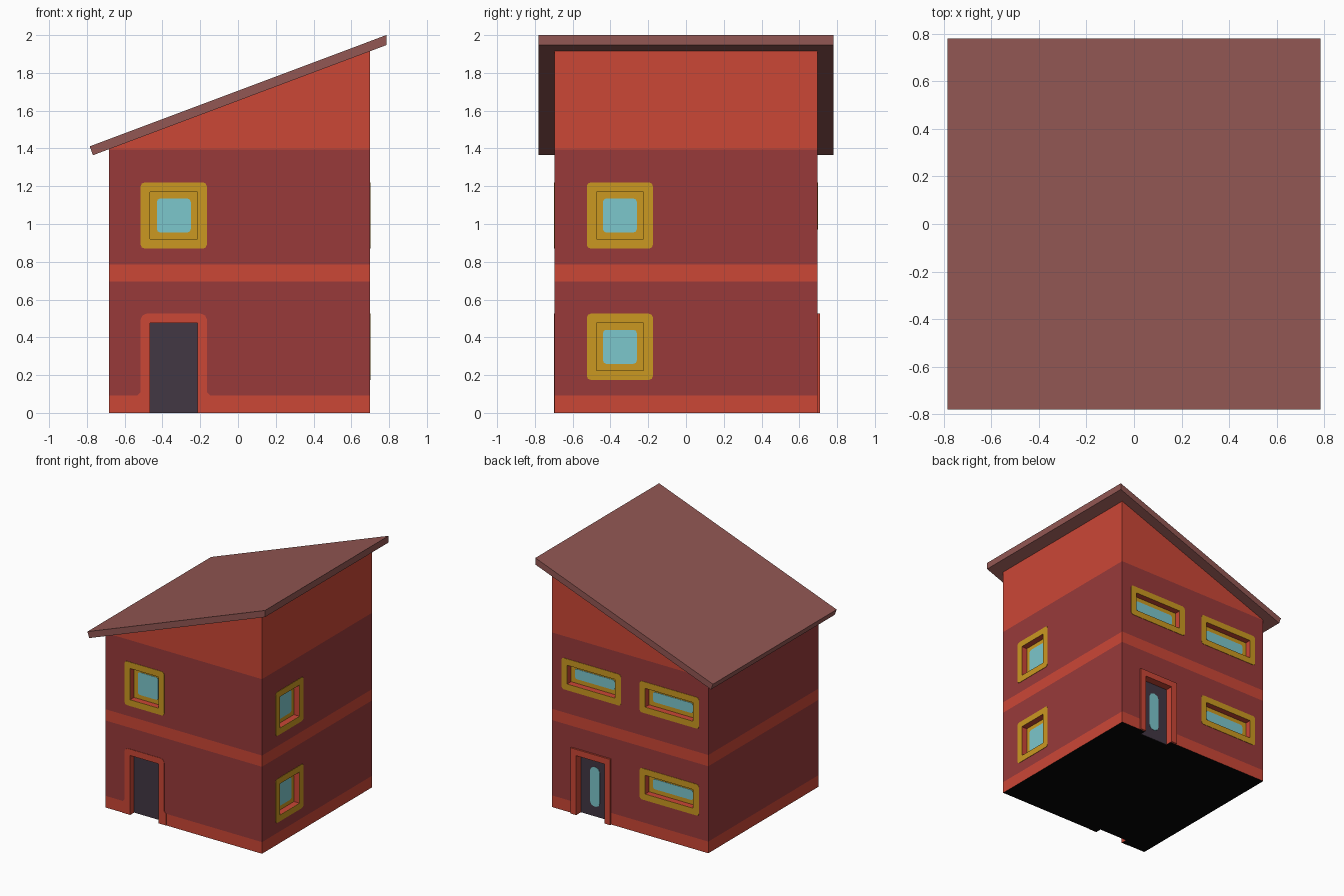
import bpy, bmesh, math

if "Cube" in bpy.data.objects:
    bpy.data.objects.remove(bpy.data.objects["Cube"])

XL, XR, Y = -0.684, 0.699, 0.695      # body walls
DEPTH = 0.05                           # recess depth of doors and windows


def mat(name, r, g, b):
    lin = lambda c: (c / 255 / 12.92) if c < 11 else ((c / 255 + 0.055) / 1.055) ** 2.4
    m = bpy.data.materials.new(name)
    m.diffuse_color = (lin(r), lin(g), lin(b), 1)
    m.use_nodes = True
    m.node_tree.nodes["Principled BSDF"].inputs["Base Color"].default_value = m.diffuse_color
    return m


DARK = mat("dark red wall", 153, 58, 58)
ORANGE = mat("orange red trim", 203, 71, 54)
ROOF = mat("roof brown", 146, 87, 83)
YELLOW = mat("yellow frame", 203, 153, 33)
GLASS = mat("pale blue glass", 124, 199, 204)
DOOR = mat("dark door", 66, 55, 68)
BLACK = mat("black underside", 6, 6, 6)

# wall mappings: u along wall, v up, d outward
WALLS = {
    "front": lambda u, v, d: (u, -Y - d, v),
    "back": lambda u, v, d: (u, Y + d, v),
    "right": lambda u, v, d: (XR + d, u, v),
}


def finish(name, bm, *mats):
    bmesh.ops.recalc_face_normals(bm, faces=bm.faces)
    me = bpy.data.meshes.new(name)
    bm.to_mesh(me)
    bm.free()
    for m in mats:
        me.materials.append(m)
    ob = bpy.data.objects.new(name, me)
    bpy.context.collection.objects.link(ob)
    return ob


def add_prism(bm, pts, d0, d1, place):
    a = [bm.verts.new(place(u, v, d0)) for u, v in pts]
    b = [bm.verts.new(place(u, v, d1)) for u, v in pts]
    bm.faces.new(a)
    bm.faces.new(b)
    for i in range(len(a)):
        j = (i + 1) % len(a)
        bm.faces.new((a[i], a[j], b[j], b[i]))


def prism(name, pts, d0, d1, place, m):
    bm = bmesh.new()
    add_prism(bm, pts, d0, d1, place)
    return finish(name, bm, m)


def rect(u, v, w, h, r, n=3):
    """Rounded rectangle centred on u, v."""
    out = []
    for q, (sx, sy) in enumerate(((1, 1), (-1, 1), (-1, -1), (1, -1))):
        for k in range(n):
            t = (q + k / (n - 1)) * math.pi / 2
            out.append((u + sx * (w / 2 - r) + r * math.cos(t),
                        v + sy * (h / 2 - r) + r * math.sin(t)))
    return out


def box_pts(u, v, w, h):
    return [(u + sx * w / 2, v + sy * h / 2) for sx, sy in ((1, 1), (-1, 1), (-1, -1), (1, -1))]


cut = bmesh.new()


def window(label, wall, u, top, w, h):
    place, v = WALLS[wall], top - h / 2
    iw, ih = w - 0.10, h - 0.10
    add_prism(cut, box_pts(u, v, iw, ih), -DEPTH, 0.05, place)
    # outer surround ring
    bm = bmesh.new()
    loops = [[bm.verts.new(place(a, b, d)) for a, b in pts]
             for pts, d in ((rect(u, v, w, h, 0.02), 0), (rect(u, v, w, h, 0.02), 0.003),
                            (rect(u, v, iw, ih, 0.001), 0.003), (rect(u, v, iw, ih, 0.001), 0))]
    for p, q in zip(loops, loops[1:] + loops[:1]):
        for i in range(len(p)):
            j = (i + 1) % len(p)
            bm.faces.new((p[i], p[j], q[j], q[i]))
    finish(label + "_surround", bm, YELLOW)
    # inner sash and glass at the back of the recess
    prism(label + "_sash", box_pts(u, v, iw, ih), -DEPTH - 0.002, -DEPTH + 0.003, place, YELLOW)
    prism(label + "_glass", rect(u, v, iw - 0.07, ih - 0.07, 0.018), -DEPTH, -DEPTH + 0.006, place, GLASS)


def door(label, wall, u, thick, r, flare):
    place, w, h = WALLS[wall], 0.35, 0.525
    iw, ih = w - 0.10, h - 0.05
    add_prism(cut, box_pts(u, ih / 2 - 0.1, iw, ih + 0.2), -DEPTH, 0.05, place)
    prism(label + "_panel", box_pts(u, ih / 2, iw, ih), -DEPTH - 0.002, -DEPTH + 0.003, place, DOOR)
    # frame: right half of the arch, mirrored
    half = [(iw / 2, ih), (iw / 2, 0), (w / 2 + flare, 0), (w / 2 + flare, 0.093), (w / 2, 0.093 + flare)]
    if not flare:
        half = half[:3]
    half += [(w / 2, h - r), (w / 2 - 0.3 * r, h - 0.3 * r), (w / 2 - r, h)] if r else [(w / 2, h)]
    pts = [(u + a, b) for a, b in half] + [(u - a, b) for a, b in reversed(half)]
    prism(label + "_frame", pts, 0, thick, place, ORANGE)


# openings
window("front_window", "front", -0.34, 1.22, 0.35, 0.35)
for n, top in (("lower", 0.525), ("upper", 1.22)):
    window("right_window_" + n, "right", -0.35, top, 0.35, 0.35)
    window("back_window_" + n, "back", -0.34, top, 0.525, 0.25)
window("back_window_upper_side", "back", 0.35, 1.22, 0.525, 0.25)
door("front_door", "front", -0.34, 0.003, 0.03, 0.018)
door("back_door", "back", 0.35, 0.014, 0, 0)
prism("back_door_glass", rect(0.35, 0.237, 0.085, 0.315, 0.035), -DEPTH, -DEPTH + 0.006, WALLS["back"], GLASS)

# body with sloping top, sliced into colour bands
side = lambda u, v, d: (u, d, v)
bm = bmesh.new()
add_prism(bm, [(XL, 0), (XR, 0), (XR, 1.916), (XL, 1.398)], -Y, Y, side)
for z in (0.093, 0.695, 0.785, 1.395):
    bmesh.ops.bisect_plane(bm, geom=bm.verts[:] + bm.edges[:] + bm.faces[:],
                           plane_co=(0, 0, z), plane_no=(0, 0, 1))
body = finish("house_body", bm, DARK, ORANGE, BLACK)
cutter = finish("opening_cutter", cut)
cutter.hide_render = True
mod = body.modifiers.new("openings", 'BOOLEAN')
mod.operation, mod.solver, mod.object = 'DIFFERENCE', 'EXACT', cutter
bpy.context.view_layer.objects.active = body
bpy.ops.object.modifier_apply(modifier=mod.name)
bpy.data.objects.remove(cutter)

# band colours by height; reveals take the trim colour
for f in body.data.polygons:
    x, y, z = f.center
    zs = [body.data.vertices[i].co.z for i in f.vertices]
    mid = (min(zs) + max(zs)) / 2
    outer = abs(x - XL) < 0.002 or abs(x - XR) < 0.002 or abs(abs(y) - Y) < 0.002
    dark = 0.093 < mid < 0.695 or 0.785 < mid < 1.395
    f.material_index = 2 if max(zs) < 0.002 else (0 if outer and dark else 1)

# sloping roof slab
prism("roof", [(-0.785, 1.411), (-0.768, 1.364), (0.785, 1.947), (0.785, 2.0)], -0.781, 0.781, side, ROOF)
